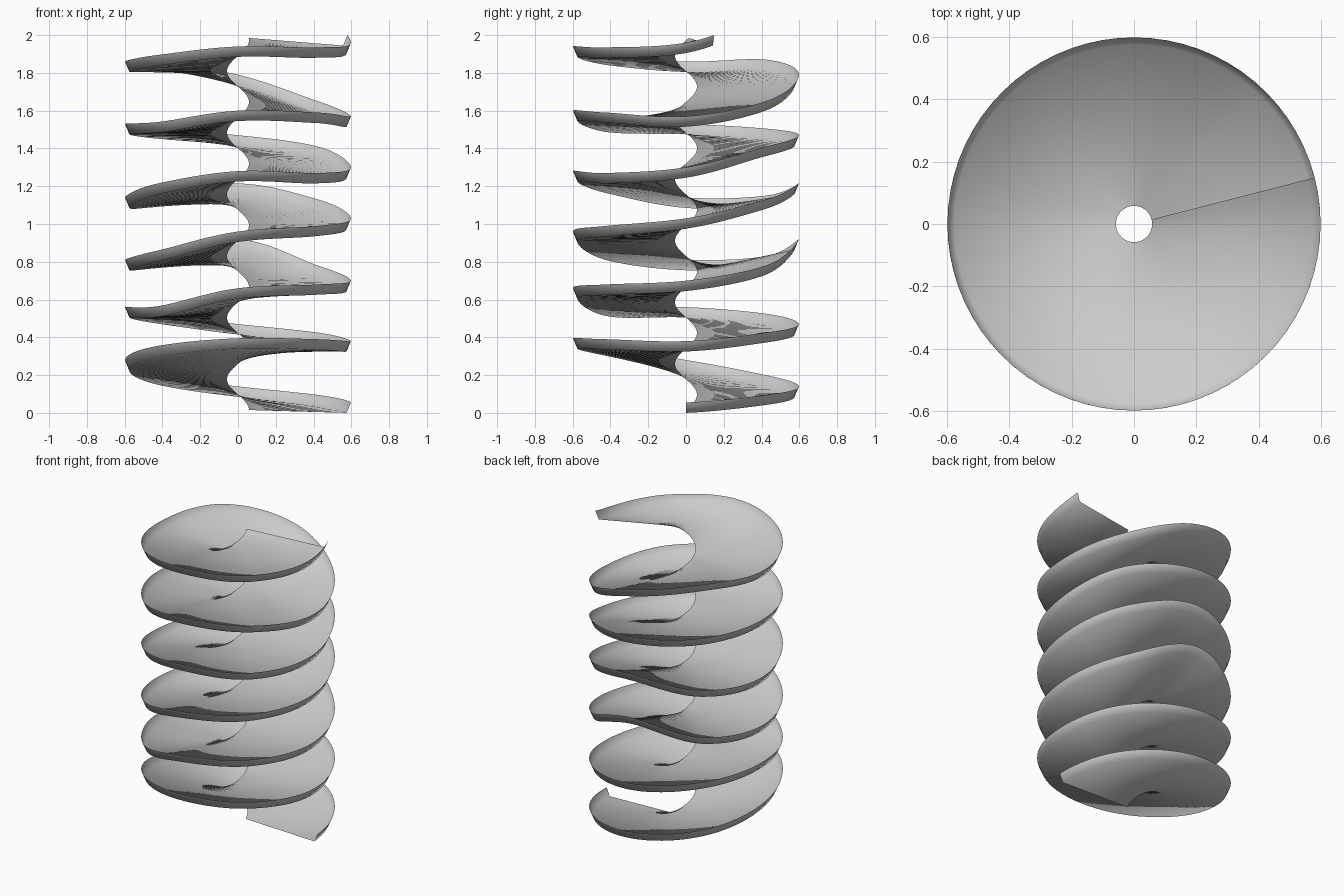
import bpy, bmesh
from math import cos, sin, tau

if "Cube" in bpy.data.objects:
    bpy.data.objects.remove(bpy.data.objects["Cube"])

TURNS = 6.04          # starts at +x, climbs counter-clockwise
SEGS = 72             # steps per turn
R_IN, R_FLOOR, R_RIM = 0.058, 0.575, 0.598
LIP = 0.055

# rim-top heights, one every eighth of a turn (uneven, wavy ramp)
RIM = [.055, .095, .14, .20, .28, .355, .395, .39,
       .38, .425, .47, .525, .56, .565, .66, .68,
       .70, .78, .92, .83, .81, .86, .96, .99,
       1.03, 1.13, 1.215, 1.15, 1.14, 1.215, 1.28, 1.27,
       1.30, 1.41, 1.47, 1.505, 1.53, 1.54, 1.60, 1.59,
       1.57, 1.65, 1.79, 1.87, 1.86, 1.895, 1.94, 1.935,
       1.96, 2.095]


def rim_height(t):
    """Catmull-Rom interpolation through the rim heights."""
    u = t * 8
    i = min(int(u), len(RIM) - 2)
    f = u - i
    a, b, c, d = (RIM[max(0, min(len(RIM) - 1, i + k))] for k in (-1, 0, 1, 2))
    return 0.5 * (2*b + (c - a)*f + (2*a - 5*b + 4*c - d)*f*f
                  + (3*b - a - 3*c + d)*f**3)


def inner_height(t):
    return 0.015 + 1.97 * t / TURNS


# spiral floor with flared lip, swept as a three-point section
bm = bmesh.new()
n = round(TURNS * SEGS)
prev = None
for k in range(n + 1):
    t = TURNS * k / n
    ca, sa = cos(tau * t), sin(tau * t)
    top = min(rim_height(t), 2.0)
    section = [(R_IN, inner_height(t)), (R_FLOOR, top - LIP), (R_RIM, top)]
    row = [bm.verts.new((r * ca, r * sa, z)) for r, z in section]
    if prev:
        for j in range(2):
            bm.faces.new((prev[j], prev[j + 1], row[j + 1], row[j]))
    prev = row
# keep the floor / lip crease crisp
for f in bm.faces:
    f.smooth = True
for e in bm.edges:
    if len(e.link_faces) == 2 and e.calc_face_angle(0) > 0.6:
        e.smooth = False

mesh = bpy.data.meshes.new("spiral_ramp")
bm.to_mesh(mesh)
bm.free()
ramp = bpy.data.objects.new("spiral_ramp", mesh)
bpy.context.collection.objects.link(ramp)
